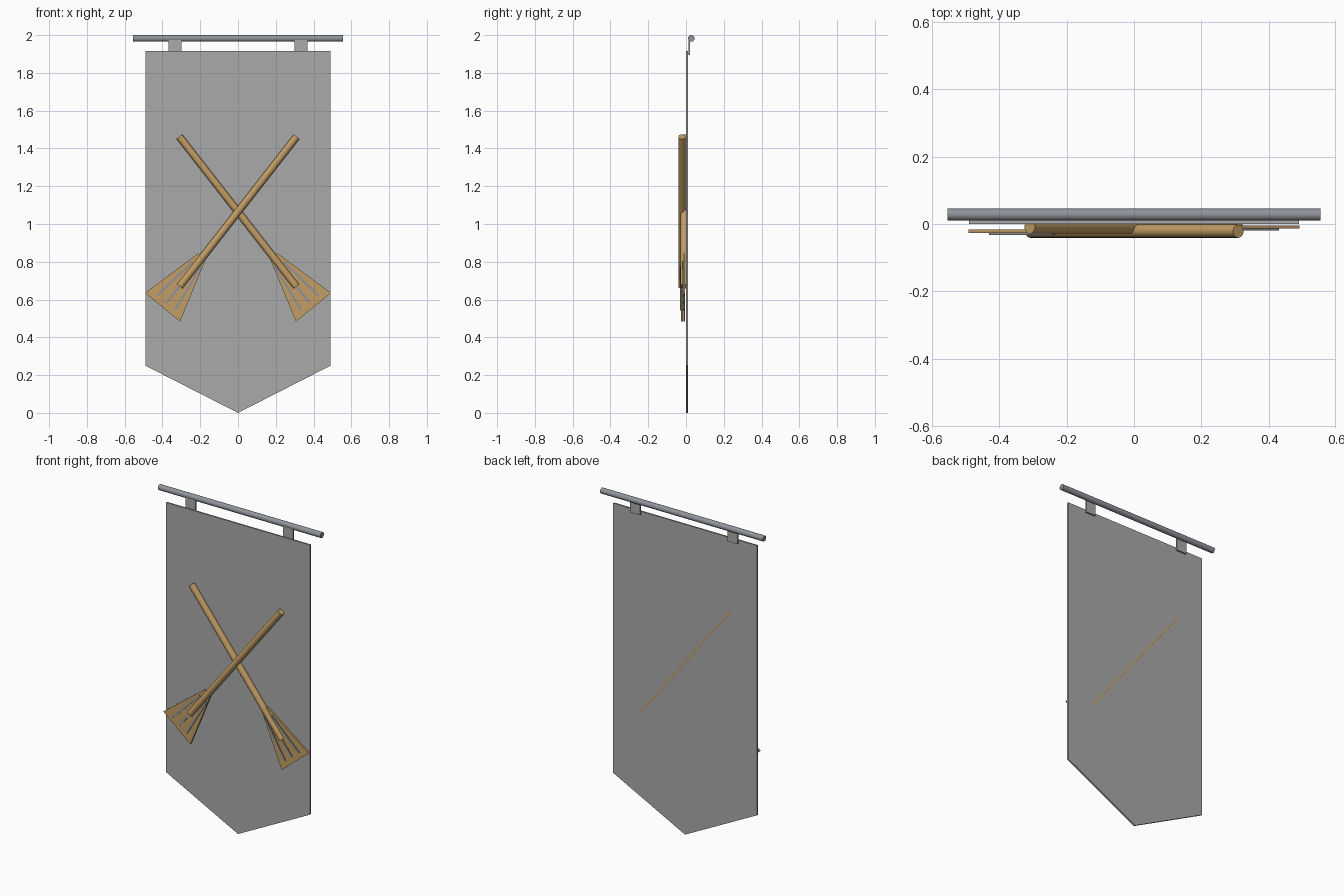
import bpy
from mathutils import Vector, Matrix

cube = bpy.data.objects.get("Cube")
if cube:
    bpy.data.objects.remove(cube, do_unlink=True)


def material(name, colour):
    mat = bpy.data.materials.new(name)
    mat.use_nodes = True
    mat.diffuse_color = (*colour, 1)
    bsdf = next(n for n in mat.node_tree.nodes if n.type == 'BSDF_PRINCIPLED')
    bsdf.inputs["Base Color"].default_value = (*colour, 1)
    return mat


CLOTH = material("grey cloth", (0.40, 0.40, 0.40))
STEEL = material("blue grey steel", (0.28, 0.30, 0.33))
WOOD = material("light brown wood", (0.54, 0.34, 0.13))


def plate(name, outline, y_front, y_back, mat):
    """Extrude an outline of (x, z) points between two depths."""
    n = len(outline)
    verts = [(x, y, z) for y in (y_front, y_back) for x, z in outline]
    faces = [list(range(n)), list(range(2 * n - 1, n - 1, -1))]
    faces += [(i, i + n, (i + 1) % n + n, (i + 1) % n) for i in range(n)]
    mesh = bpy.data.meshes.new(name)
    mesh.from_pydata(verts, [], faces)
    mesh.materials.append(mat)
    # Mirrored outlines wind the other way
    area = sum(outline[i - 1][0] * outline[i][1] - outline[i][0] * outline[i - 1][1]
               for i in range(n))
    if area < 0:
        mesh.flip_normals()
    obj = bpy.data.objects.new(name, mesh)
    bpy.context.collection.objects.link(obj)
    return obj


def rod(name, start, end, radius, mat):
    """Smooth-sided cylinder between two points."""
    a, b = Vector(start), Vector(end)
    bpy.ops.mesh.primitive_cylinder_add(vertices=24, radius=radius, depth=(b - a).length)
    obj = bpy.context.object
    obj.name = name
    turn = (b - a).to_track_quat('Z', 'Y').to_matrix().to_4x4()
    obj.data.transform(Matrix.Translation((a + b) / 2) @ turn)
    obj.data.materials.append(mat)
    bpy.ops.object.shade_smooth_by_angle()
    return obj


def strip(name, start, end, width, y_front, y_back, mat):
    """Thin bar lying between two (x, z) points."""
    a, b = Vector(start), Vector(end)
    along = (b - a).normalized()
    side = Vector((-along.y, along.x)) * width / 2
    return plate(name, [a - side, b - side, b + side, a + side], y_front, y_back, mat)


# Pointed banner and its hanging pole
plate("banner", [(-0.49, 0.25), (0, 0), (0.49, 0.25), (0.49, 1.915), (-0.49, 1.915)],
      0, 0.0098, CLOTH)
rod("hanging_pole", (-0.555, 0.028, 1.9825), (0.555, 0.028, 1.9825), 0.0175, STEEL)

# Hanging tabs, each with a small foot behind the banner
for side, x in (("left", 0.333), ("right", -0.333)):
    for part, bottom, top, y0, y1 in (("tab", 1.895, 1.98, 0.013, 0.021),
                                      ("tab_foot", 1.895, 1.904, 0.005, 0.021)):
        plate(f"{side}_{part}", [(x - 0.034, bottom), (x + 0.034, bottom),
                                 (x + 0.034, top), (x - 0.034, top)], y0, y1, CLOTH)

# Two crossed brooms; the one with its head on the right lies in front
for side, s, depth in (("left", 1, -0.009), ("right", -1, -0.0215)):
    rod(f"{side}_broom_handle", (-0.31 * s, depth, 1.462), (0.308 * s, depth, 0.67),
        0.0195, WOOD)
    head = [(0.17, 0.815), (0.307, 0.483), (0.492, 0.635), (0.21, 0.845)]
    plate(f"{side}_broom_head", [(x * s, z) for x, z in head],
          depth - 0.005, depth + 0.005, WOOD)
    gaps = [((0.195, 0.775), (0.333, 0.545)),
            ((0.220, 0.780), (0.380, 0.582)),
            ((0.240, 0.800), (0.427, 0.620))]
    for i, (a, b) in enumerate(gaps):
        strip(f"{side}_bristle_gap_{i + 1}", (a[0] * s, a[1]), (b[0] * s, b[1]),
              0.012, depth - 0.0105, depth - 0.003, STEEL)
